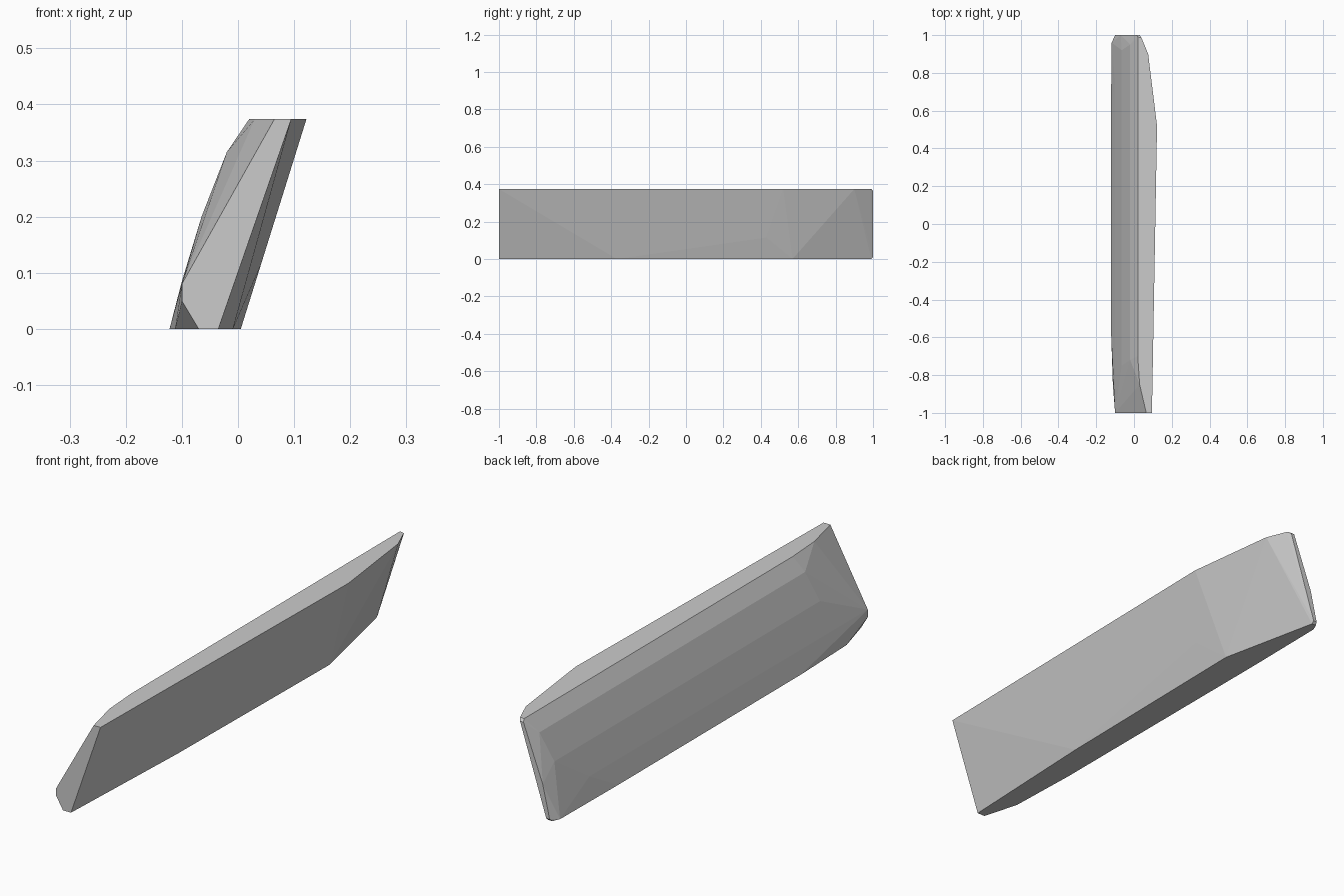
import bpy, bmesh

if "Cube" in bpy.data.objects:
    bpy.data.objects.remove(bpy.data.objects["Cube"])

# Leaning faceted slab: convex skin over its edge lines
left_profile = [(-0.122, 0), (-0.1, 0.085), (-0.065, 0.2), (-0.02, 0.315), (0.02, 0.374)]
points = []

# Bulging left side, drawn along the length
for (x, z), y0, y1 in zip(left_profile, (-0.55, -0.68, -0.75, -0.72, -0.7),
                          (0.6, 0.75, 0.92, 0.95, 0.97)):
    points += [(x, y0, z), (x, y1, z)]
points += [(0.03, -0.85, 0.374), (-0.112, -0.85, 0), (-0.118, 0.96, 0)]

# Flat front end
points += [(x, -1, z) for x, z in ((-0.1, 0.05), (-0.1, 0.08), (0.065, 0.374),
                                   (0.095, 0.374), (-0.035, 0), (-0.07, 0))]

# Right side
points += [(0.122, 0.52, 0.374), (0.075, 0.9, 0.374), (0.04, 0.985, 0.374),
           (0.041, 0.43, 0.115), (-0.009, -0.37, 0), (0.005, 0.57, 0)]

# Narrow back end with clipped corners
points += [(0.03, 1, 0.365), (0.015, 1, 0.365), (-0.07, 1, 0.14),
           (-0.1, 1, 0.01), (-0.085, 1, 0.01), (-0.065, 1, 0.08),
           (-0.105, 0.99, 0), (-0.085, 0.99, 0), (0.02, 0.99, 0.374)]

bm = bmesh.new()
for p in points:
    bm.verts.new(p)
res = bmesh.ops.convex_hull(bm, input=bm.verts[:])
loose = [v for v in bm.verts if not v.link_faces]
bmesh.ops.delete(bm, geom=loose, context='VERTS')
bmesh.ops.dissolve_limit(bm, angle_limit=0.01, verts=bm.verts[:], edges=bm.edges[:])
bmesh.ops.recalc_face_normals(bm, faces=bm.faces[:])
mesh = bpy.data.meshes.new("slab")
bm.to_mesh(mesh)
bm.free()
slab = bpy.data.objects.new("leaning_slab", mesh)
bpy.context.collection.objects.link(slab)
